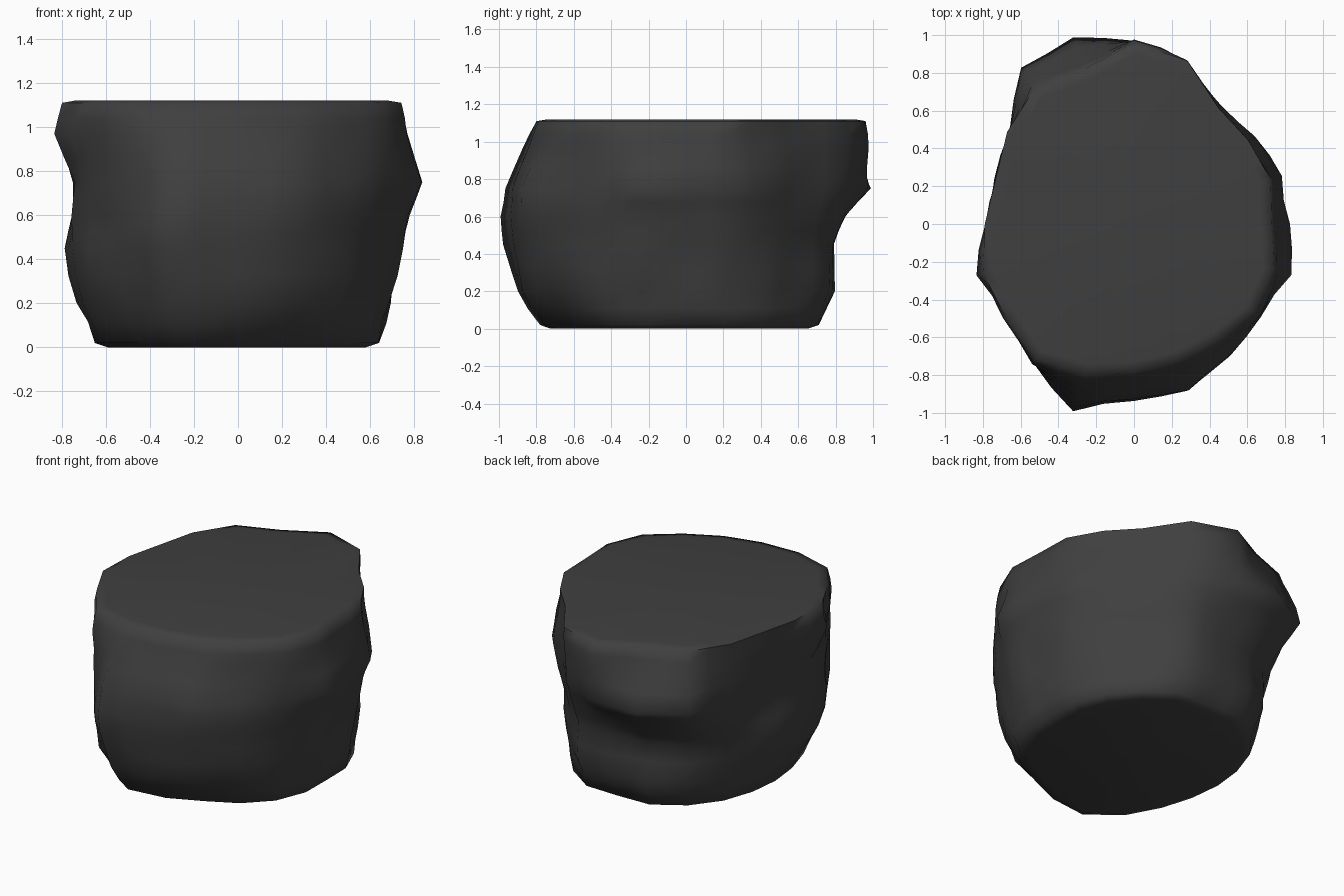
import bpy
import bmesh
import math
from mathutils import Vector, noise

# Remove only the default cube
default_cube = bpy.data.objects.get("Cube")
if default_cube:
    bpy.data.objects.remove(default_cube, do_unlink=True)

# Cross-sections of the boulder: height -> radii in hundredths, counter-clockwise from +x
SECTIONS = {
    0.02: (64, 67, 69, 71, 74, 71, 74, 72, 69, 66, 65, 66, 70, 77, 82, 75, 69, 69, 69, 67),
    0.20: (69, 70, 71, 73, 81, 79, 81, 78, 75, 74, 74, 75, 80, 87, 94, 88, 84, 80, 76, 72),
    0.45: (74, 74, 73, 73, 80, 80, 80, 80, 77, 76, 78, 79, 84, 91, 102, 93, 90, 84, 80, 78),
    0.60: (77, 77, 76, 75, 84, 86, 89, 91, 80, 75, 76, 79, 83, 91, 104, 94, 92, 86, 82, 82),
    0.75: (83, 82, 79, 77, 90, 97, 104, 103, 82, 76, 75, 78, 83, 91, 101, 92, 91, 86, 83, 88),
    0.97: (76, 78, 76, 77, 91, 98, 92, 95, 83, 78, 79, 88, 85, 92, 92, 85, 82, 80, 82, 81),
    1.11: (73, 76, 75, 76, 91, 96, 86, 89, 83, 77, 79, 84, 84, 89, 84, 79, 77, 77, 80, 78),
}


def make_material(name, color):
    material = bpy.data.materials.new(name)
    material.use_nodes = True
    material.diffuse_color = color
    shader = next(n for n in material.node_tree.nodes if n.type == 'BSDF_PRINCIPLED')
    shader.inputs["Base Color"].default_value = color
    shader.inputs["Roughness"].default_value = 0.9
    return material


def add_ring(bm, height, radii):
    step = math.tau / len(radii)
    return [bm.verts.new((r / 100 * math.cos(i * step), r / 100 * math.sin(i * step), height))
            for i, r in enumerate(radii)]


def cap(bm, ring_edges, height):
    """Close an open rim with a slightly domed, nearly flat face."""
    face = bmesh.ops.contextual_create(bm, geom=ring_edges)["faces"][0]
    bmesh.ops.inset_region(bm, faces=[face], thickness=0.06, use_even_offset=False)
    for vert in face.verts:
        vert.co.z = height
    bmesh.ops.poke(bm, faces=[face])


# Loft the sides
bm = bmesh.new()
rings = [add_ring(bm, height, radii) for height, radii in SECTIONS.items()]
for lower, upper in zip(rings, rings[1:]):
    for i in range(len(lower)):
        j = (i + 1) % len(lower)
        bm.faces.new((lower[i], lower[j], upper[j], upper[i]))

# Refine the sides, then chip them with gentle noise
bmesh.ops.subdivide_edges(bm, edges=bm.edges[:], cuts=1, smooth=0.5, use_grid_fill=True)
bm.normal_update()
for vert in bm.verts:
    if not vert.is_boundary:
        chip = noise.noise(vert.co * 4.0 + Vector((3, 1, 7)))
        vert.co += vert.normal * chip * 0.025

# Close the flat top and the underside
rims = [e for e in bm.edges if e.is_boundary]
top_rim = [e for e in rims if e.verts[0].co.z > 0.5]
bottom_rim = [e for e in rims if e.verts[0].co.z < 0.5]
cap(bm, top_rim, 1.12)
cap(bm, bottom_rim, 0.0)
bmesh.ops.recalc_face_normals(bm, faces=bm.faces[:])

# Boulder object
mesh = bpy.data.meshes.new("boulder")
bm.to_mesh(mesh)
bm.free()
boulder = bpy.data.objects.new("boulder", mesh)
bpy.context.collection.objects.link(boulder)
mesh.materials.append(make_material("dark_grey_stone", (0.05, 0.05, 0.05, 1.0)))

# Smooth the worn faces but keep the hard rim
bpy.ops.object.select_all(action='DESELECT')
boulder.select_set(True)
bpy.context.view_layer.objects.active = boulder
bpy.ops.object.shade_smooth_by_angle(angle=math.radians(70))
